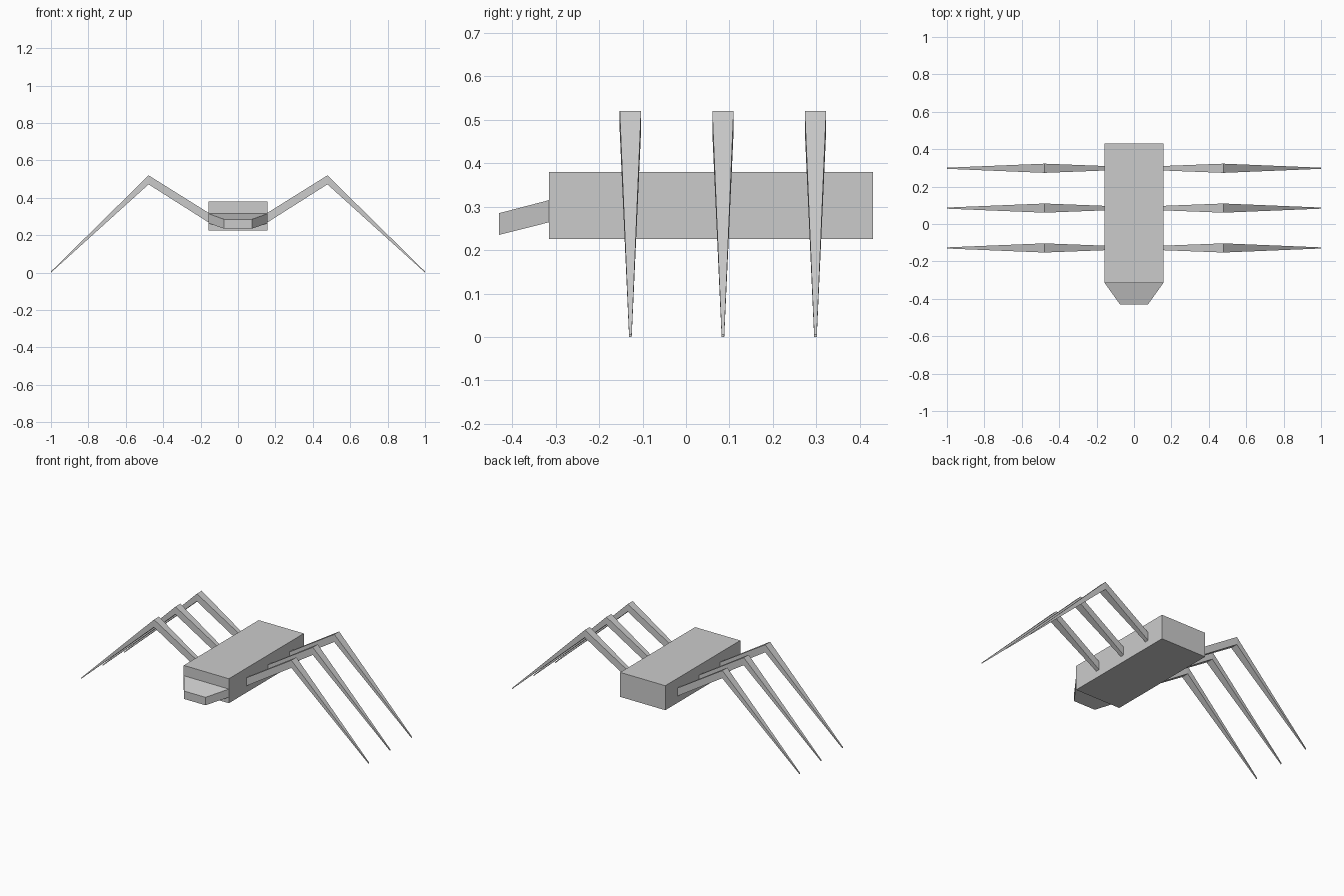
import bpy, bmesh

if "Cube" in bpy.data.objects:
    bpy.data.objects.remove(bpy.data.objects["Cube"], do_unlink=True)

grey = bpy.data.materials.new("plain grey")
grey.use_nodes = True
colour = (0.6, 0.6, 0.6, 1)
grey.diffuse_color = colour
bsdf = next(n for n in grey.node_tree.nodes if n.type == 'BSDF_PRINCIPLED')
bsdf.inputs["Base Color"].default_value = colour


def loft(name, sections):
    """Join rectangular sections (lists of four corners) into a closed solid."""
    bm = bmesh.new()
    rings = [[bm.verts.new(p) for p in s] for s in sections]
    for a, b in zip(rings, rings[1:]):
        for i in range(4):
            j = (i + 1) % 4
            bm.faces.new((a[i], a[j], b[j], b[i]))
    bm.faces.new(rings[0])
    bm.faces.new(rings[-1])
    bmesh.ops.recalc_face_normals(bm, faces=bm.faces[:])
    mesh = bpy.data.meshes.new(name)
    bm.to_mesh(mesh)
    bm.free()
    mesh.materials.append(grey)
    obj = bpy.data.objects.new(name, mesh)
    bpy.context.collection.objects.link(obj)
    return obj


def across_y(y, half_x, z0, z1):
    """Section facing along y."""
    return [(-half_x, y, z0), (half_x, y, z0), (half_x, y, z1), (-half_x, y, z1)]


def across_x(x, y, half_y, z0, z1):
    """Section facing along x."""
    return [(x, y - half_y, z0), (x, y + half_y, z0), (x, y + half_y, z1), (x, y - half_y, z1)]


# Body block and the tapered, drooping head
loft("body", [across_y(-0.315, 0.157, 0.226, 0.38), across_y(0.43, 0.157, 0.226, 0.38)])
loft("head", [across_y(-0.43, 0.075, 0.235, 0.285), across_y(-0.315, 0.157, 0.264, 0.315)])

# Three pairs of legs: hip, knee, foot
for side, s in (("left", 1), ("right", -1)):
    for place, y in (("front", -0.128), ("middle", 0.085), ("back", 0.298)):
        loft(f"{place}_{side}_leg", [
            across_x(s * 0.155, y, 0.012, 0.267, 0.318),
            across_x(s * 0.478, y, 0.0245, 0.472, 0.52),
            across_x(s * 1.0, y, 0.003, 0.0, 0.006)])
